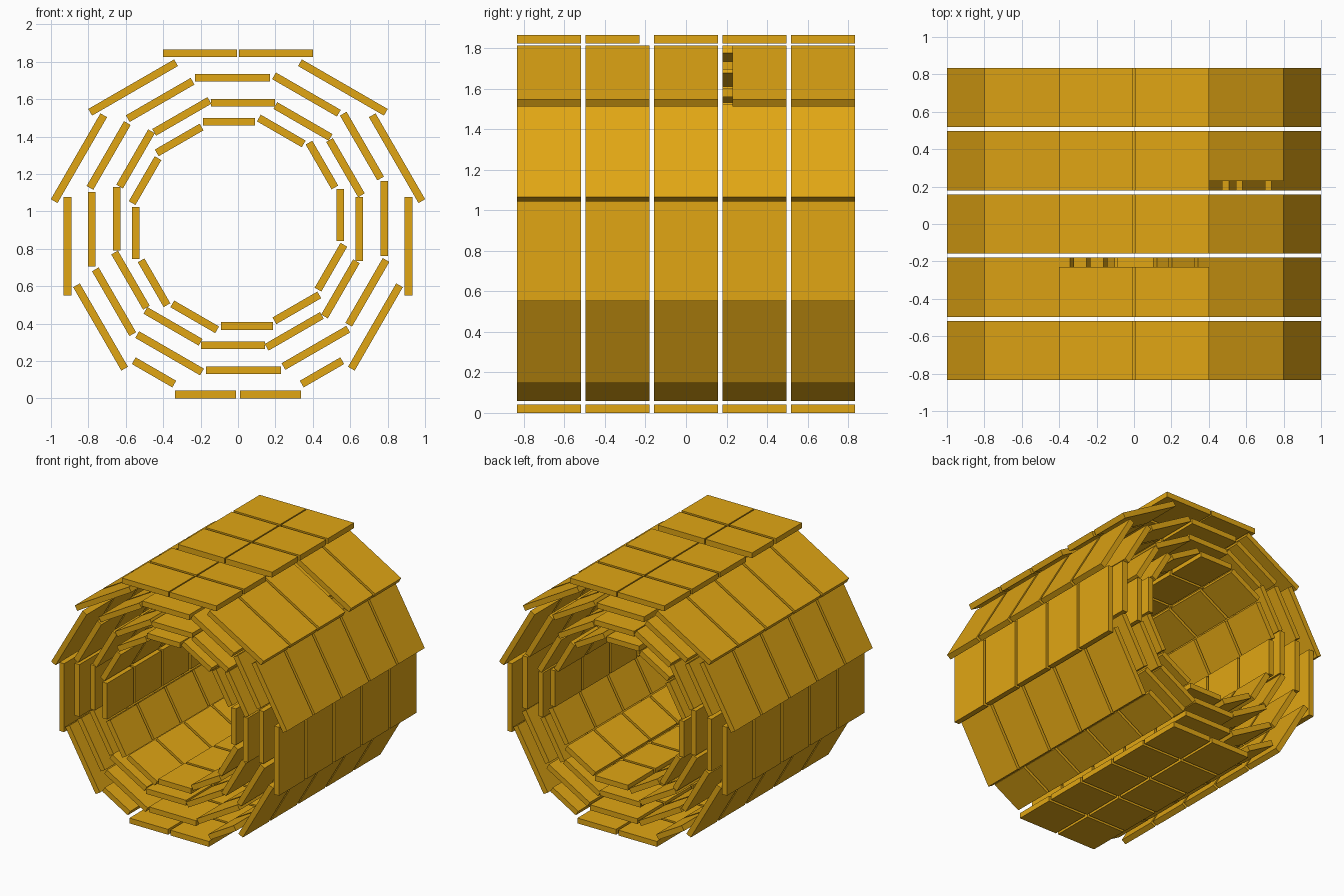
import bpy, bmesh
from math import radians
from mathutils import Matrix

if "Cube" in bpy.data.objects:
    bpy.data.objects.remove(bpy.data.objects["Cube"])

CZ = 0.933           # barrel axis height
THICK = 0.041        # chamber thickness
WIDTH = 0.317        # wheel width along y
WHEELS = [-0.676, -0.338, 0.0, 0.338, 0.676]
SHORT = 0.05         # shortening of the two chimney sectors

gold = bpy.data.materials.new("gold")
gold.diffuse_color = (0.75, 0.38, 0.007, 1)
gold.use_nodes = True
gold.node_tree.nodes["Principled BSDF"].inputs["Base Color"].default_value = gold.diffuse_color

# station: list of (sector angle, radius, counter-clockwise offset, length)
stations = {"inner": [], "second": [], "third": [], "outer": []}
for k in range(12):
    a = 30 * k
    stations["inner"].append((a, 0.546, 0.048, 0.277))
    stations["second"].append((a, 0.648, -0.027, 0.341))
    stations["third"].append((a, 0.782, 0.029, 0.400))

# outer station is mirrored left to right
for a, off, length in [(90, -0.2025, 0.395), (60, -0.121, 0.53), (30, -0.121, 0.53),
                       (0, -0.119, 0.525), (-30, -0.11, 0.515), (-60, -0.008, 0.25),
                       (-90, 0.1735, 0.327)]:
    stations["outer"] += [(a, 0.912, off, length), (180 - a, 0.912, -off, length)]


def add_chamber(bm, y0, y1, angle, radius, offset, length):
    # local x = radial, z = tangential, turned around the y axis
    m = (Matrix.Translation((0, (y0 + y1) / 2, CZ))
         @ Matrix.Rotation(radians(-angle), 4, 'Y')
         @ Matrix.Translation((radius, 0, offset))
         @ Matrix.Diagonal((THICK, y1 - y0, length, 1)))
    bmesh.ops.create_cube(bm, size=1, matrix=m)


# one object per station in each wheel
for w, yc in enumerate(WHEELS):
    for name, chambers in stations.items():
        bm = bmesh.new()
        for angle, radius, offset, length in chambers:
            y0, y1 = yc - WIDTH / 2, yc + WIDTH / 2
            if w == 1 and angle == 90:
                y1 -= SHORT
            if w == 3 and angle == 60:
                y0 += SHORT
            add_chamber(bm, y0, y1, angle, radius, offset, length)
        me = bpy.data.meshes.new(f"{name}_chambers_wheel_{w + 1}")
        bm.to_mesh(me)
        bm.free()
        me.materials.append(gold)
        ob = bpy.data.objects.new(me.name, me)
        bpy.context.collection.objects.link(ob)
